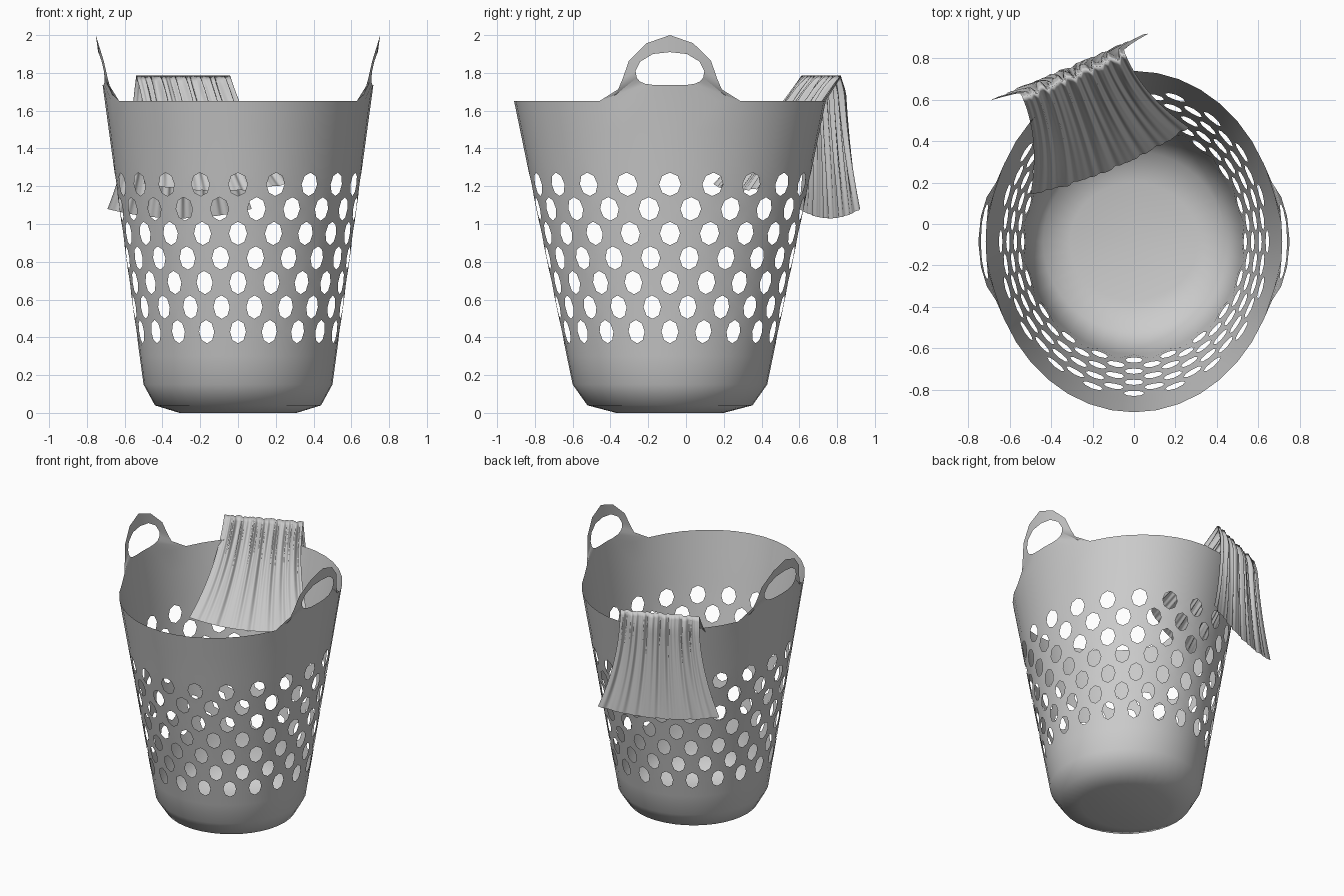
import bpy, bmesh, math, random
from mathutils import Vector

if "Cube" in bpy.data.objects:
    bpy.data.objects.remove(bpy.data.objects["Cube"])

CY = -0.085                      # basket centre in y


def finish(bm, name):
    bmesh.ops.remove_doubles(bm, verts=bm.verts, dist=0.0004)
    bmesh.ops.recalc_face_normals(bm, faces=bm.faces)
    for f in bm.faces:
        f.smooth = True
    me = bpy.data.meshes.new(name)
    bm.to_mesh(me)
    bm.free()
    ob = bpy.data.objects.new(name, me)
    bpy.context.collection.objects.link(ob)
    return ob


def radii(z):
    t = (z - 0.15) / 1.5
    return 0.50 + 0.205 * t, 0.515 + 0.31 * t


def wall(a, z):
    """Point on the tapered oval wall, angle in degrees from +x."""
    rx, ry = radii(z)
    a = math.radians(a)
    return Vector((rx * math.cos(a), CY + ry * math.sin(a), z))


bm = bmesh.new()


def face(points):
    bm.faces.new([bm.verts.new(p) for p in points])


# Perforated wall: staggered diamond cells, each with an eight-sided hole
STEP, PITCH, TOP, ROWS = 18, 0.13, 1.21, 7
for row in range(ROWS):
    z0 = TOP - row * PITCH
    for i in range(20):
        a0 = i * STEP + (row % 2) * STEP / 2
        outer, inner = [], []
        for k in range(8):
            c, s = math.cos(k * math.pi / 4), math.sin(k * math.pi / 4)
            n = abs(c) + abs(s)
            outer.append(wall(a0 + 9 * c / n, z0 + PITCH * s / n))
            inner.append(wall(a0 + 4.5 * c, z0 + 0.062 * s))
        for k in range(8):
            j = (k + 1) % 8
            face([outer[k], outer[j], inner[j], inner[k]])
        # Fill the triangles left above the first and below the last row
        if row in (0, ROWS - 1):
            d = PITCH if row == 0 else -PITCH
            for s in (-1, 1):
                face([wall(a0 + 9, z0), wall(a0 + 9 + s * 4.5, z0 + d / 2),
                      wall(a0 + 9 + s * 9, z0 + d), wall(a0 + 9, z0 + d)])


# Plain bands: upper rim, lower wall and rounded base
def ring(z, rx=None, ry=None):
    if rx is None:
        return [wall(i * 9, z) for i in range(40)]
    return [Vector((rx * math.cos(math.radians(i * 9)),
                    CY + ry * math.sin(math.radians(i * 9)), z)) for i in range(40)]


base = ring(0.0, 0.31, 0.285)
for rings in ([ring(1.34), ring(1.5), ring(1.65)],
              [ring(0.30), ring(0.15), ring(0.04, 0.44, 0.437), base]):
    for lo, hi in zip(rings, rings[1:]):
        for i in range(40):
            j = (i + 1) % 40
            face([lo[i], lo[j], hi[j], hi[i]])
for i in range(40):
    face([base[i], base[(i + 1) % 40], Vector((0, CY, 0))])

# Handles: half outline and half opening (sideways offset, height), mirrored
rim = [0.825 * math.sin(math.radians(d)) for d in (27, 18, 9, 0)]
outline = [(0, 2.0), (0.123, 1.957), (0.217, 1.865), (0.25, 1.77), (0.286, 1.685)]
outline += [(o, 1.65) for o in rim]
opening = [(0, 1.91), (0.09, 1.90), (0.157, 1.86), (0.182, 1.81), (0.176, 1.775),
           (0.16, 1.755), (0.13, 1.742), (0.08, 1.735), (0, 1.735)]


def handle_point(p, sx, sy):
    a = math.degrees(math.asin(p[0] / radii(p[1])[1]))
    v = wall(a, p[1])
    return Vector((v.x * sx, CY + (v.y - CY) * sy, v.z))


for sx in (-1, 1):
    for sy in (-1, 1):
        o = [handle_point(p, sx, sy) for p in outline]
        h = [handle_point(p, sx, sy) for p in opening]
        for k in range(len(o) - 1):
            face([o[k], o[k + 1], h[k + 1], h[k]])
finish(bm, "basket")

# Towel: pleated cloth folded over the rim, flaring at both hems
random.seed(4)
waves = [(f, random.uniform(0, 6.28), w) for f, w in
         ((9, 0.5), (15, 0.6), (23, 0.6), (37, 0.4))]
ridge = Vector((-0.29, 0.715, 0))
along = Vector((0.92, 0.39, 0)).normalized()
inward = Vector((along.y, -along.x, 0))


def towel_point(u, t):
    """u from -1 to 1 across, t from -1 (outer hem) to 1 (inner hem)."""
    s = abs(t)
    width = 0.27 + 0.145 * s ** 2
    side = 0 if t < 0 else 2
    pleat = sum(w * math.sin(f * u * 1.6 + p + side * s + 0.8 * s * math.sin(f))
                for f, p, w in waves)
    pleat *= 0.016 * (1 - 0.75 * s) * min(1, 0.5 + 4 * s)
    bulge = 1 - u * u
    if t > 0:
        n = s * (0.445 + 0.04 * bulge * s)
        z = 1.785 - s * (0.57 + 0.04 * bulge * s)
    else:
        n = -0.02 * min(1, s * 8) - 0.03 * s
        z = 1.785 - s * (0.705 + 0.05 * bulge * s)
    p = ridge + along * (u * width) + inward * (n + pleat)
    p.z = z + (pleat * 0.6 if t > 0 else 0)
    return p


bm = bmesh.new()
NU, NT = 110, 40
grid = [[bm.verts.new(towel_point(2 * i / NU - 1, 2 * j / NT - 1))
         for i in range(NU + 1)] for j in range(NT + 1)]
for j in range(NT):
    for i in range(NU):
        bm.faces.new((grid[j][i], grid[j][i + 1], grid[j + 1][i + 1], grid[j + 1][i]))
finish(bm, "towel")
